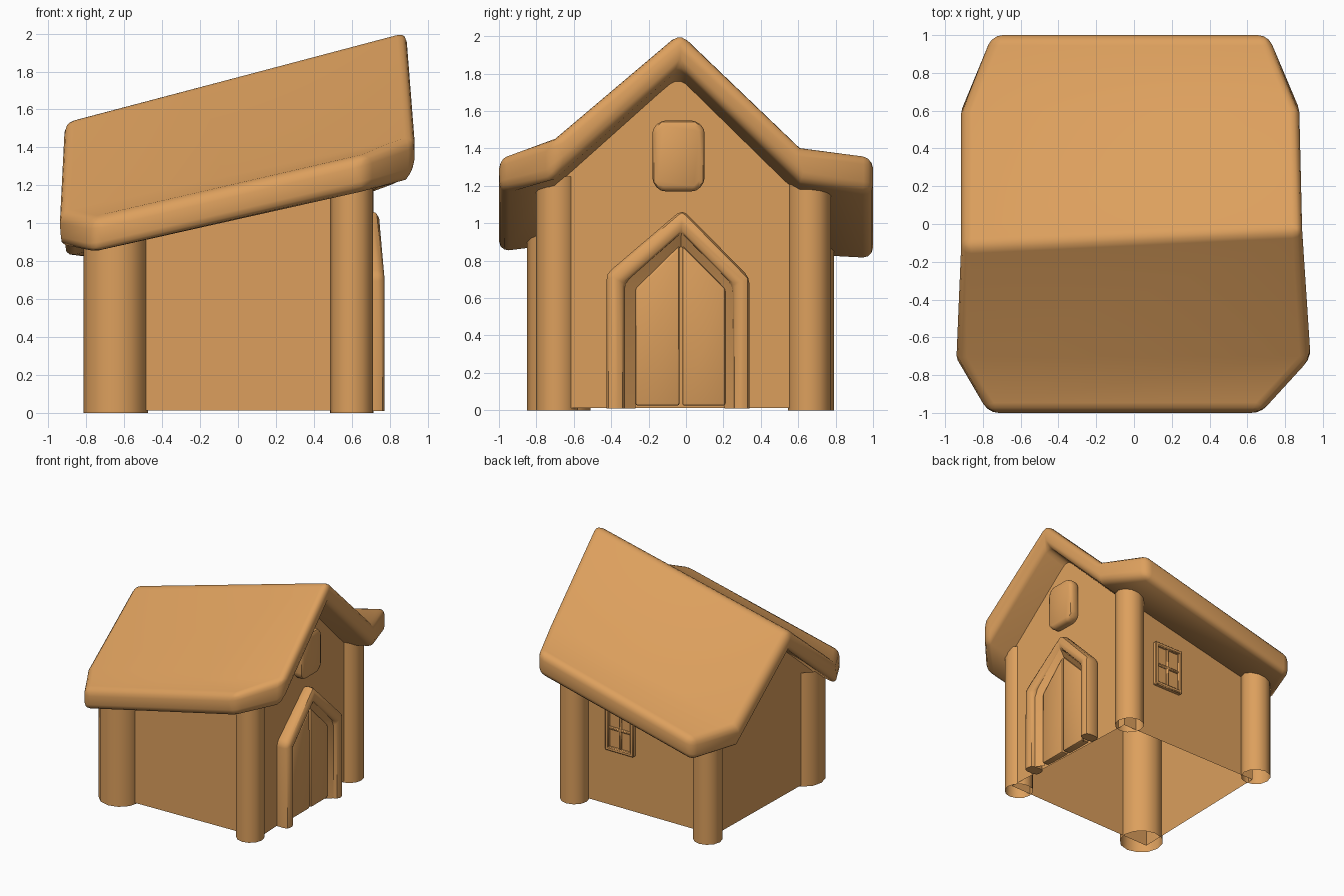
import bpy, bmesh, math
from mathutils import Vector

if "Cube" in bpy.data.objects:
    bpy.data.objects.remove(bpy.data.objects["Cube"])

clay = bpy.data.materials.new("clay")
clay.diffuse_color = (0.72, 0.35, 0.11, 1)
clay.use_nodes = True
clay.node_tree.nodes["Principled BSDF"].inputs["Base Color"].default_value = clay.diffuse_color


def finish(name, bm, bevel=0.0, segments=3, limit=42):
    """Round the sharp edges (not those on the ground), store as a smooth shaded object."""
    bmesh.ops.recalc_face_normals(bm, faces=bm.faces)
    if bevel:
        edges = [e for e in bm.edges if e.calc_face_angle(0) > math.radians(limit)
                 and max(v.co.z for v in e.verts) > 0.02]
        bmesh.ops.bevel(bm, geom=edges, offset=bevel, segments=segments,
                        profile=0.5, affect='EDGES', clamp_overlap=True)
    mesh = bpy.data.meshes.new(name)
    bm.to_mesh(mesh)
    bm.free()
    mesh.materials.append(clay)
    obj = bpy.data.objects.new(name, mesh)
    bpy.context.collection.objects.link(obj)
    bpy.ops.object.select_all(action='DESELECT')
    obj.select_set(True)
    bpy.context.view_layer.objects.active = obj
    bpy.ops.object.shade_smooth_by_angle(angle=math.radians(40))
    return obj


def slab(name, profile, x0, x1, bevel=0.0, segments=2):
    """Extrude a (y, z) profile along x."""
    bm = bmesh.new()
    face = bm.faces.new([bm.verts.new((x0, y, z)) for y, z in profile])
    out = bmesh.ops.extrude_face_region(bm, geom=[face])["geom"]
    moved = [v for v in out if isinstance(v, bmesh.types.BMVert)]
    bmesh.ops.translate(bm, verts=moved, vec=(x1 - x0, 0, 0))
    return finish(name, bm, bevel, segments)


def box(name, lo, hi, bevel=0.0):
    bm = bmesh.new()
    bmesh.ops.create_cube(bm, size=1)
    lo, hi = Vector(lo), Vector(hi)
    for v in bm.verts:
        v.co = (lo + hi) / 2 + v.co * (hi - lo)
    return finish(name, bm, bevel, 1)


def bridge(bm, a, b, closed=True):
    for i in range(len(a) if closed else len(a) - 1):
        j = (i + 1) % len(a)
        bm.faces.new((a[i], a[j], b[j], b[i]))


# Roof: rows front to back, each a left and a right point (x, y, top, underside)
rows = [
    ((-0.77, -1.00, 1.02, 0.835), (0.67, -1.00, 1.36, 1.17)),
    ((-0.94, -0.71, 1.055, 0.87), (0.935, -0.71, 1.455, 1.24)),
    ((-0.915, -0.115, 1.55, 1.38), (0.89, -0.03, 2.03, 1.845)),
    ((-0.915, 0.60, 1.00, 0.82), (0.875, 0.61, 1.415, 1.22)),
    ((-0.75, 1.00, 0.99, 0.80), (0.71, 1.00, 1.365, 1.16)),
]
bm = bmesh.new()
top = [[bm.verts.new((x, y, t)) for x, y, t, u in r] for r in rows]
low = [[bm.verts.new((x, y, u)) for x, y, t, u in r] for r in rows]
for layer in (top, low):
    for a, b in zip(layer, layer[1:]):
        bm.faces.new((a[0], a[1], b[1], b[0]))
rim = lambda g: [r[0] for r in g] + [r[1] for r in reversed(g)]
bridge(bm, rim(top), rim(low))
finish("roof", bm, bevel=0.055)

# Walls: open shell, two gable ends joined by the front and back sheets
left = [(-0.73, -0.72, 1.00), (-0.71, -0.10, 1.49), (-0.70, 0.61, 0.91)]
right = [(0.68, -0.68, 1.29), (0.65, -0.035, 1.85), (0.62, 0.62, 1.23)]
bm = bmesh.new()
foot, head = [], []
for end in (left, right):
    u = [bm.verts.new(p) for p in end]
    d = [bm.verts.new((end[i][0], end[i][1], 0.012)) for i in (0, 2)]
    bm.faces.new((d[0], d[1], u[2], u[1], u[0]))
    foot.append(d)
    head.append((u[0], u[2]))
for i in (0, 1):
    bm.faces.new((foot[0][i], foot[1][i], head[1][i], head[0][i]))
finish("walls", bm)

# Corner posts, open at the ends: x, y, radius, top
posts = {
    "front_left_post": (-0.645, -0.68, 0.17, 0.98),
    "front_right_post": (0.60, -0.69, 0.112, 1.25),
    "back_right_post": (0.60, 0.66, 0.114, 1.22),
    "back_left_post": (-0.68, 0.675, 0.116, 0.90),
}
for name, (x, y, r, h) in posts.items():
    bm = bmesh.new()
    bmesh.ops.create_cone(bm, cap_ends=False, segments=12, radius1=r, radius2=r, depth=h)
    bmesh.ops.translate(bm, verts=bm.verts, vec=(x, y, h / 2))
    finish(name, bm)

# Pointed door frame, its slanted reveal and the double door
outer = [(-0.425, 0.01), (-0.425, 0.73), (-0.02, 1.075), (0.34, 0.71), (0.34, 0.01)]
inner = [(0.25, 0.01), (0.25, 0.67), (-0.025, 0.95), (-0.33, 0.68), (-0.33, 0.01)]
inset = [(0.205, 0.01), (0.205, 0.64), (-0.027, 0.875), (-0.27, 0.645), (-0.27, 0.01)]
frame = slab("door_frame", outer + inner, 0.64, 0.772, 0.035)
for v in frame.data.vertices:
    if v.co.z > 0.72 and v.co.x > 0.7:
        v.co.x -= 0.09 * (v.co.z - 0.72)
bm = bmesh.new()
bridge(bm, [bm.verts.new((0.735, y, z)) for y, z in inner],
       [bm.verts.new((0.69, y, z)) for y, z in inset], closed=False)
finish("door_reveal", bm)
slab("left_door", [(-0.27, 0.025), (-0.035, 0.025), (-0.035, 0.88), (-0.27, 0.65)],
     0.64, 0.71, 0.012)
slab("right_door", [(-0.02, 0.025), (0.21, 0.025), (0.21, 0.65), (-0.02, 0.88)],
     0.64, 0.71, 0.012)

# Gable window: clipped rectangle
c = 0.045
y0, y1, z0, z1 = -0.18, 0.10, 1.17, 1.55
slab("gable_window", [(y0 + c, z0), (y1 - c, z0), (y1, z0 + c), (y1, z1 - c),
                      (y1 - c, z1), (y0 + c, z1), (y0, z1 - c), (y0, z0 + c)],
     0.64, 0.735, 0.03)

# Back window: frame bars, crossbars and recessed glass
x0, x1, z0, z1, w = 0.05, 0.32, 0.49, 0.875, 0.032
xm, zm = (x0 + x1) / 2, (z0 + z1) / 2
for name, a, b, d in (
    ("window_side_left", (x0, z0), (x0 + w, z1), 0.65),
    ("window_side_right", (x1 - w, z0), (x1, z1), 0.65),
    ("window_sill", (x0, z0), (x1, z0 + w), 0.65),
    ("window_head", (x0, z1 - w), (x1, z1), 0.65),
    ("window_upright", (xm - 0.012, z0), (xm + 0.012, z1), 0.64),
    ("window_crossbar", (x0, zm - 0.012), (x1, zm + 0.012), 0.64),
    ("window_glass", (x0, z0), (x1, z1), 0.626),
):
    box(name, (a[0], 0.61, a[1]), (b[0], d, b[1]), 0.007)
